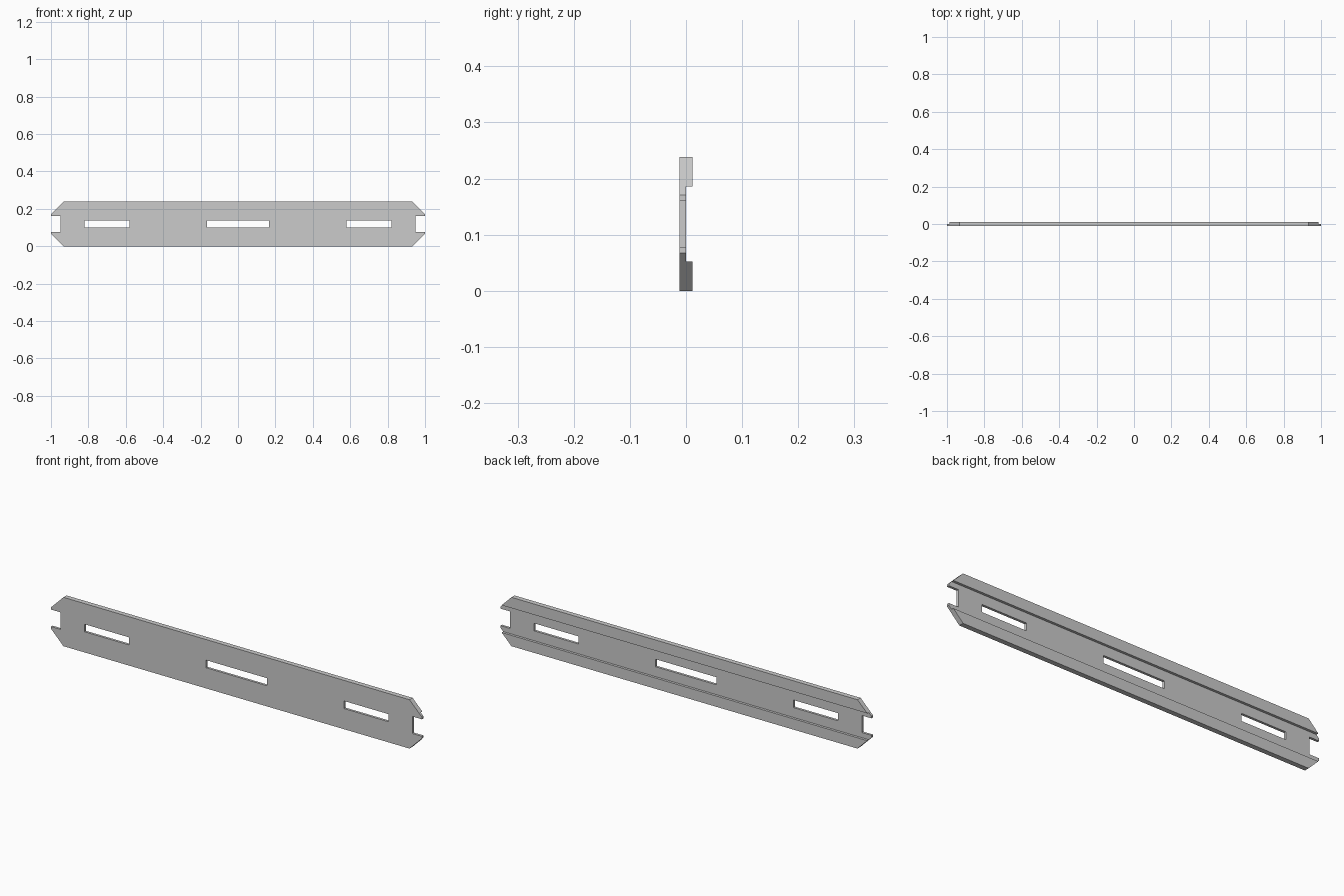
import bpy
import bmesh
from mathutils import Vector

cube = bpy.data.objects.get("Cube")
if cube:
    bpy.data.objects.remove(cube, do_unlink=True)

HEIGHT, DEPTH, RAIL = 0.238, 0.012, 0.0525
MID = HEIGHT / 2
CHAMFER = 0.067

grey = bpy.data.materials.new("plain grey")
grey.use_nodes = True
grey.diffuse_color = (0.6, 0.6, 0.6, 1)
grey.node_tree.nodes["Principled BSDF"].inputs["Base Color"].default_value = (0.6, 0.6, 0.6, 1)


def make_object(name, bm):
    bmesh.ops.recalc_face_normals(bm, faces=bm.faces)
    mesh = bpy.data.meshes.new(name)
    bm.to_mesh(mesh)
    bm.free()
    mesh.materials.append(grey)
    obj = bpy.data.objects.new(name, mesh)
    bpy.context.collection.objects.link(obj)
    return obj


# Channel section: thin web with a thick rail along each long edge
bm = bmesh.new()
section = [(-DEPTH, 0), (DEPTH, 0), (DEPTH, RAIL), (0, RAIL),
           (0, HEIGHT - RAIL), (DEPTH, HEIGHT - RAIL), (DEPTH, HEIGHT), (-DEPTH, HEIGHT)]
end = bm.faces.new([bm.verts.new((-1, y, z)) for y, z in section])
swept = bmesh.ops.extrude_face_region(bm, geom=[end])["geom"]
bmesh.ops.translate(bm, vec=(2, 0, 0), verts=[v for v in swept if isinstance(v, bmesh.types.BMVert)])

# Chamfered corners
for sx in (-1, 1):
    for sz in (-1, 1):
        point = Vector((sx, 0, MID + sz * (MID - CHAMFER)))
        cut = bmesh.ops.bisect_plane(bm, geom=bm.verts[:] + bm.edges[:] + bm.faces[:],
                                     plane_co=point, plane_no=(sx, 0, sz), clear_outer=True)
        rim = [e for e in cut["geom_cut"] if isinstance(e, bmesh.types.BMEdge)]
        bmesh.ops.contextual_create(bm, geom=rim)
panel = make_object("slotted_panel", bm)

# Cutter for the three slots and the two end notches: centre x, width, height
bm = bmesh.new()
for x, width, height in [(-0.7, 0.24, 0.037), (0, 0.33, 0.037), (0.7, 0.24, 0.037),
                         (-1, 0.104, 0.083), (1, 0.104, 0.083)]:
    box = bmesh.ops.create_cube(bm, size=1)["verts"]
    bmesh.ops.scale(bm, vec=(width, 0.1, height), verts=box)
    bmesh.ops.translate(bm, vec=(x, 0, MID), verts=box)
cutter = make_object("slot_cutter", bm)
cutter.hide_render = True

boolean = panel.modifiers.new("slots", "BOOLEAN")
boolean.operation = "DIFFERENCE"
boolean.solver = "EXACT"
boolean.object = cutter
bpy.context.view_layer.objects.active = panel
bpy.ops.object.modifier_apply(modifier=boolean.name)
bpy.data.objects.remove(cutter, do_unlink=True)
